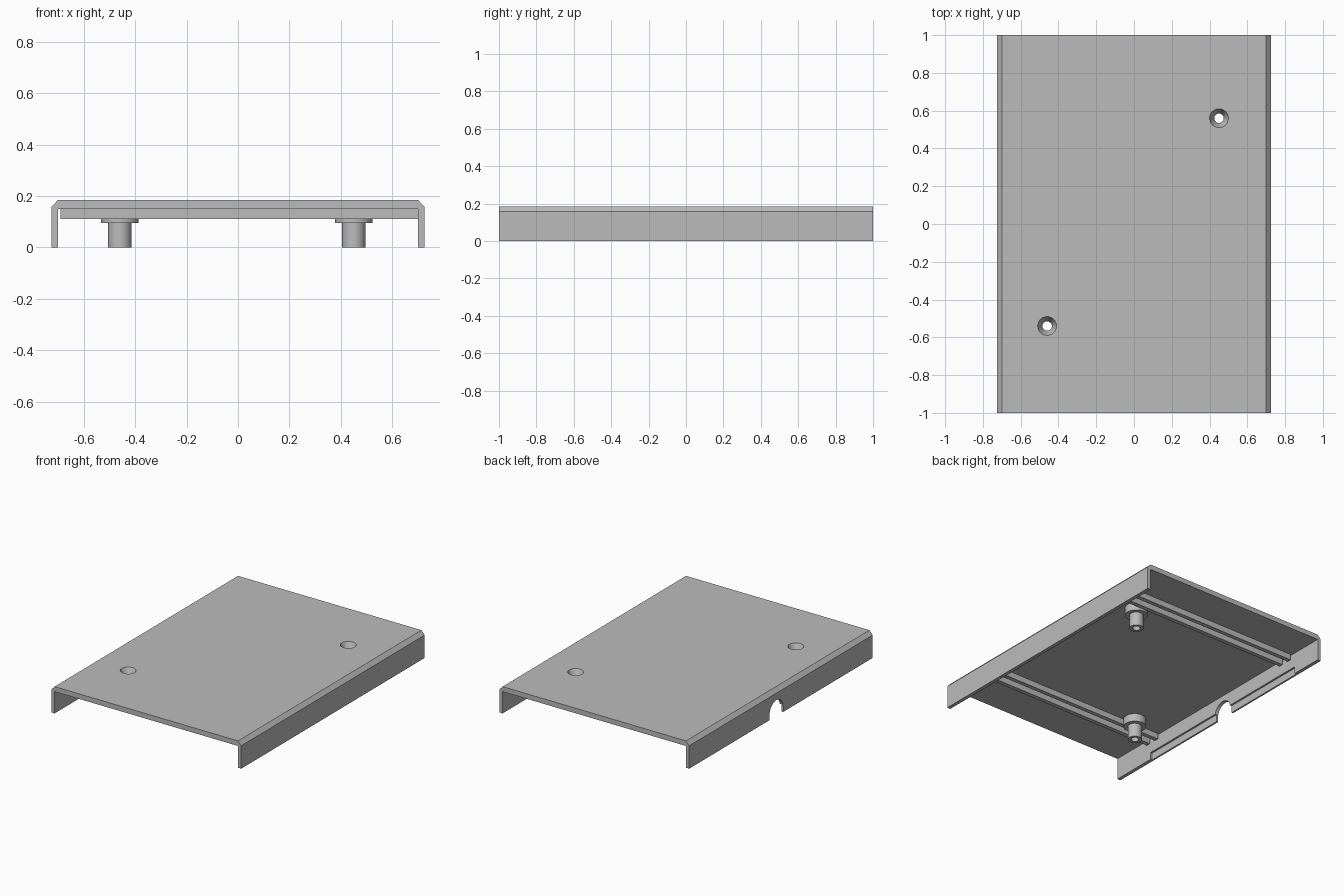
import bpy, bmesh, math
from mathutils import Vector

if "Cube" in bpy.data.objects:
    bpy.data.objects.remove(bpy.data.objects["Cube"])

grey = bpy.data.materials.new("plain grey")
grey.use_nodes = True
GREY = (0.5, 0.5, 0.5, 1)
grey.diffuse_color = GREY
grey.node_tree.nodes["Principled BSDF"].inputs["Base Color"].default_value = GREY


def finish(name, bm):
    bmesh.ops.recalc_face_normals(bm, faces=bm.faces)
    mesh = bpy.data.meshes.new(name)
    bm.to_mesh(mesh)
    bm.free()
    mesh.materials.append(grey)
    obj = bpy.data.objects.new(name, mesh)
    bpy.context.collection.objects.link(obj)
    return obj


def prism(name, points, vector):
    """Extrude a closed outline along a vector."""
    bm = bmesh.new()
    face = bm.faces.new([bm.verts.new(p) for p in points])
    ext = bmesh.ops.extrude_face_region(bm, geom=[face])
    verts = [v for v in ext["geom"] if isinstance(v, bmesh.types.BMVert)]
    bmesh.ops.translate(bm, verts=verts, vec=vector)
    return finish(name, bm)


def box(name, x0, x1, y0, y1, z0, z1):
    return prism(name, [(x0, y0, z0), (x1, y0, z0), (x1, y1, z0), (x0, y1, z0)],
                 (0, 0, z1 - z0))


def lathe(name, profile, x, y, steps=40):
    """Spin a closed (radius, height) outline about a vertical axis."""
    bm = bmesh.new()
    verts = [bm.verts.new((r, 0, z)) for r, z in profile]
    edges = [bm.edges.new((verts[i - 1], verts[i])) for i in range(len(verts))]
    bmesh.ops.spin(bm, geom=verts + edges, cent=(0, 0, 0), axis=(0, 0, 1),
                   angle=math.tau, steps=steps, use_merge=True)
    bmesh.ops.remove_doubles(bm, verts=bm.verts, dist=1e-5)
    bmesh.ops.translate(bm, verts=bm.verts, vec=(x, y, 0))
    return finish(name, bm)


def cut(target, cutter):
    mod = target.modifiers.new("cut", "BOOLEAN")
    mod.operation = "DIFFERENCE"
    mod.solver = "EXACT"
    mod.object = cutter
    bpy.context.view_layer.objects.active = target
    bpy.ops.object.modifier_apply(modifier=mod.name)
    bpy.data.objects.remove(cutter)


def smooth(obj):
    bpy.ops.object.select_all(action="DESELECT")
    obj.select_set(True)
    bpy.context.view_layer.objects.active = obj
    bpy.ops.object.shade_smooth_by_angle(angle=math.radians(25))


# Main shell: a channel section with chamfered upper corners
W, IN, TOP, UNDER, CHAMFER = 0.725, 0.7, 0.185, 0.15, 0.158
half = [(IN, UNDER), (IN, 0), (W, 0), (W, CHAMFER), (IN, TOP)]
section = half + [(-x, z) for x, z in reversed(half)]
shell = prism("cover_shell", [(x, -1, z) for x, z in section], (0, 2, 0))

# Rebate along the inside of the right wall
cut(shell, box("rebate_cutter", -0.713, -0.65, -0.67, 0.77, -0.05, 0.05))

# Arched cable opening through the right wall
R, ARCH_Y, ARCH_Z = 0.075, 0.05, 0.035
arch = [(-0.8, ARCH_Y + R * math.cos(a), ARCH_Z + R * math.sin(a))
        for a in (math.pi * i / 20 for i in range(21))]
arch += [(-0.8, ARCH_Y - R, -0.1), (-0.8, ARCH_Y + R, -0.1)]
cut(shell, prism("arch_cutter", arch, (0.2, 0, 0)))

# Countersunk screw holes with stepped bosses below
HOLE, SINK, SINK_Z = 0.025, 0.05, 0.13
mid = HOLE + (SINK - HOLE) * (UNDER - SINK_Z) / (TOP - SINK_Z)
boss = [(HOLE, 0), (0.045, 0), (0.045, 0.095), (0.073, 0.095),
        (0.073, UNDER), (mid, UNDER), (HOLE, SINK_Z)]
sink = [(0, 0.1), (HOLE, 0.1), (HOLE, SINK_Z), (SINK, TOP), (SINK, 0.25), (0, 0.25)]
for side, x, y in (("back", 0.45, 0.56), ("front", -0.46, -0.54)):
    cut(shell, lathe("sink_cutter", sink, x, y))
    smooth(lathe(side + "_screw_boss", boss, x, y))
smooth(shell)

# Pairs of stiffening ribs across the underside
for side, centres in (("back", (0.725, 0.645)), ("front", (-0.6, -0.68))):
    for i, y in enumerate(centres):
        box(f"{side}_rib_{i + 1}", -0.69, IN, y - 0.015, y + 0.015, 0.11, UNDER)
